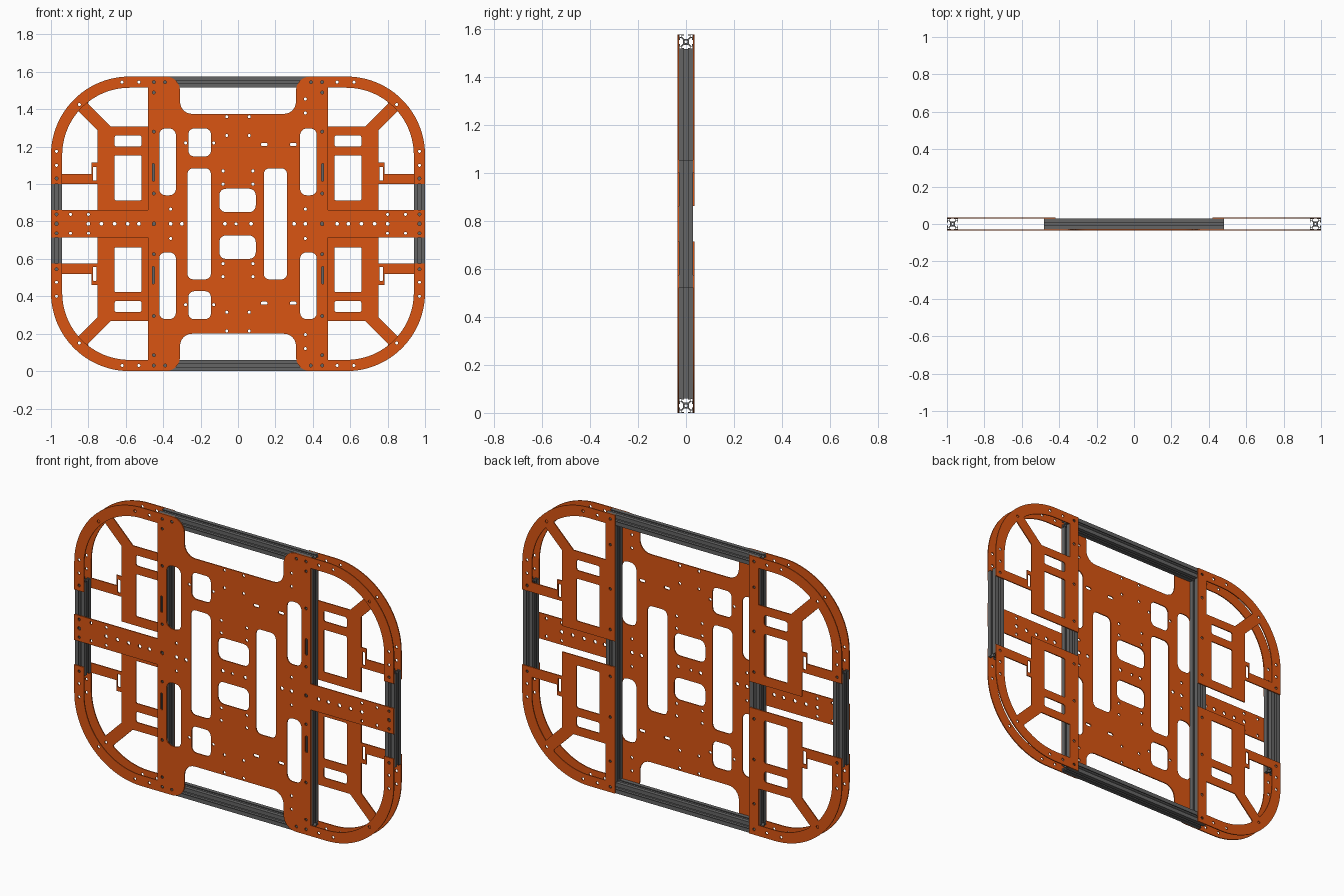
import bpy, bmesh, math
from mathutils import Vector, Matrix

if "Cube" in bpy.data.objects:
    bpy.data.objects.remove(bpy.data.objects["Cube"])

C = 0.7875            # mid height
H = 2 * C


def material(name, col):
    m = bpy.data.materials.new(name)
    m.diffuse_color = (*col, 1)
    m.use_nodes = True
    m.node_tree.nodes["Principled BSDF"].inputs["Base Color"].default_value = m.diffuse_color
    return m


ORANGE = material("orange_sheet", (0.70, 0.09, 0.006))
GREY = material("grey_metal", (0.13, 0.13, 0.13))


def fillet(corners):
    """Turn (x, z, radius) corners into a rounded outline."""
    out, n = [], len(corners)
    for i, (x, z, r) in enumerate(corners):
        p = Vector((x, z))
        if r == 0:
            out.append(p)
            continue
        a = (Vector(corners[i - 1][:2]) - p).normalized()
        b = (Vector(corners[(i + 1) % n][:2]) - p).normalized()
        half = a.angle(b) / 2
        t = r / math.tan(half)
        c = p + (a + b).normalized() * (r / math.sin(half))
        v0, v1 = p + a * t - c, p + b * t - c
        sweep = v0.angle_signed(v1)
        k = 24 if r > 0.2 else 6
        for j in range(k + 1):
            ang = -sweep * j / k
            out.append(c + Vector((v0.x * math.cos(ang) - v0.y * math.sin(ang),
                                   v0.x * math.sin(ang) + v0.y * math.cos(ang))))
    return out


def rect(x0, x1, z0, z1, r=0.0):
    return fillet([(x0, z0, r), (x1, z0, r), (x1, z1, r), (x0, z1, r)])


def circle(x, z, r=0.008, n=16):
    return [Vector((x + r * math.cos(2 * math.pi * i / n),
                    z + r * math.sin(2 * math.pi * i / n))) for i in range(n)]


def flip(loop, sx=1, sz=1):
    return [Vector((p.x * sx, p.y if sz > 0 else H - p.y)) for p in loop]


def solid(name, loops, half, matrix, mat):
    """Extrude an outline with holes into a clean mesh."""
    cu = bpy.data.curves.new(name, 'CURVE')
    cu.dimensions, cu.fill_mode, cu.extrude = '2D', 'BOTH', half
    for loop in loops:
        s = cu.splines.new('POLY')
        s.points.add(len(loop) - 1)
        for pt, p in zip(s.points, loop):
            pt.co = (p.x, p.y, 0, 1)
        s.use_cyclic_u = True
    tmp = bpy.data.objects.new(name + "_outline", cu)
    me = bpy.data.meshes.new_from_object(tmp)
    bpy.data.objects.remove(tmp)
    bpy.data.curves.remove(cu)
    bm = bmesh.new()
    bm.from_mesh(me)
    bmesh.ops.remove_doubles(bm, verts=bm.verts, dist=1e-5)
    bmesh.ops.recalc_face_normals(bm, faces=bm.faces)
    bm.to_mesh(me)
    bm.free()
    me.transform(matrix)
    me.materials.clear()
    me.materials.append(mat)
    ob = bpy.data.objects.new(name, me)
    bpy.context.collection.objects.link(ob)
    return ob


def plate(name, loops, y):
    m = Matrix.Translation((0, y, 0)) @ Matrix.Rotation(math.pi / 2, 4, 'X')
    return solid(name, loops, 0.003, m, ORANGE)


# Central plate outline: one quarter reflected into four
quarter = [(1, C + .073, 0), (.48, C + .073, 0), (.48, H, 0),
           (.31, H, .075), (.31, 1.375, .065)]
top = quarter + [(-x, z, r) for x, z, r in quarter[::-1]]
outline = fillet(top + [(x, H - z, r) for x, z, r in top[::-1]])

# Central plate cut-outs, listed for the upper half
cuts = [rect(-.265, -.145, 1.148, 1.297, .03), rect(-.10, .095, .85, .975, .035)]
for s in (1, -1):
    cuts.append(flip(rect(.332, .422, .94, 1.297, .035), s))
    cuts.append(flip(rect(.446, .460, 1.015, 1.11, .0069), s))
    cuts += [circle(s * x, z) for x, z in
             [(.06, 1.36), (.06, 1.26), (.08, 1.07), (.08, 1.0), (.895, .838),
              (.80, .838), (.36, .866), (.45, 1.49), (.45, 1.28), (.45, .95),
              (.45, 1.545), (.39, 1.545), (.97, .838)]]
cuts += [circle(-.28, 1.22), circle(-.13, 1.22), circle(.36, 1.455), circle(.36, 1.38)]
cuts += [rect(x - .018, x + .018, 1.204, 1.22, .0075) for x in (.14, .295)]
holes = cuts + [flip(c, 1, -1) for c in cuts]
# Tall windows and the hole row cross the middle line
holes += [rect(-.27, -.145, C - .297, C + .297, .03), rect(.138, .262, C - .297, C + .297, .03)]
for s in (1, -1):
    holes += [circle(s * x, C, .01) for x in (.97, .80, .73, .66, .59, .53, .45, .36, .30, .07)]
holes.append(circle(-.01, C))
plate("central_plate", [outline] + holes, -.033)

# Corner plates behind and rim strips in front, in all four corners
rim_holes = [(.53, 1.545), (.62, 1.545), (.848, 1.425), (.97, 1.175), (.97, 1.10), (.97, 1.03)]
corner_out = fillet([(.42, H, 0), (1, H, .42), (1, 1.0, 0), (.75, 1.0, 0),
                     (.75, C + .073, 0), (.42, C + .073, 0)])
arc = [Vector((.58 + .36 * math.cos(a), 1.155 + .36 * math.sin(a)))
       for a in [math.radians(90 * i / 24) for i in range(25)]]
upper_gap = ([Vector((.48, 1.308)), Vector((.68, 1.308)), Vector((.803, 1.431))]
             + [p for p in arc if p.x < .80] + [Vector((.48, 1.515))])
outer_gap = ([Vector(p) for p in [(.75, 1.287), (.75, 1.115), (.782, 1.115), (.782, 1.055), (.94, 1.055)]]
             + [p for p in arc if p.x > .857] + [Vector((.853, 1.39))])
corner = [corner_out, upper_gap, outer_gap,
          rect(.515, .66, 1.20, 1.26, .012), rect(.515, .66, .913, 1.153, .008),
          rect(.757, .775, 1.018, 1.092, .004)]
corner += [circle(x, z) for x, z in rim_holes + [(.45, 1.545), (.45, 1.40), (.45, 1.15), (.45, .92)]]
strip_out = fillet([(.48, H, 0), (1, H, .42), (1, 1.0, 0), (.94, 1.0, 0),
                    (.94, 1.515, .36), (.48, 1.515, 0)])
strip = [strip_out] + [circle(x, z) for x, z in rim_holes]
for sx, side in ((1, "right"), (-1, "left")):
    for sz, level in ((1, "upper"), (-1, "lower")):
        tag = f"{level}_{side}"
        plate("back_corner_plate_" + tag, [flip(l, sx, sz) for l in corner], .033)
        plate("front_rim_strip_" + tag, [flip(l, sx, sz) for l in strip], -.033)

# Slotted beam profile: one side repeated four times, plus bore and corner hollows
side_pts = [(-.03, .03), (-.008, .03), (-.008, .0256), (-.0165, .0256), (-.0165, .021),
            (-.008, .0125), (.008, .0125), (.0165, .021), (.0165, .0256), (.008, .0256), (.008, .03)]
profile, hollows = [], [circle(0, 0, .006)]
for i in range(4):
    turn = Matrix.Rotation(-i * math.pi / 2, 2)
    profile += [turn @ Vector(p) for p in side_pts]
    hollows.append([turn @ p for p in rect(.0195, .0275, .0195, .0275)])


def beam(name, loc, length, horizontal=False):
    m = Matrix.Translation(loc)
    if horizontal:
        m = m @ Matrix.Rotation(math.pi / 2, 4, 'Y')
    solid(name, [profile] + hollows, length / 2, m, GREY)


beam("bottom_beam", (0, 0, .03), .96, True)
beam("top_beam", (0, 0, H - .03), .96, True)
for s, side in ((1, "right"), (-1, "left")):
    beam("upright_beam_" + side, (s * .45, 0, C), H - .12)
    beam("outer_beam_" + side, (s * .97, 0, C), .53)

# Smooth the round edges, keep the sheet edges crisp
for ob in bpy.context.collection.objects:
    ob.select_set(True)
    bpy.context.view_layer.objects.active = ob
bpy.ops.object.shade_smooth_by_angle(angle=math.radians(30))
